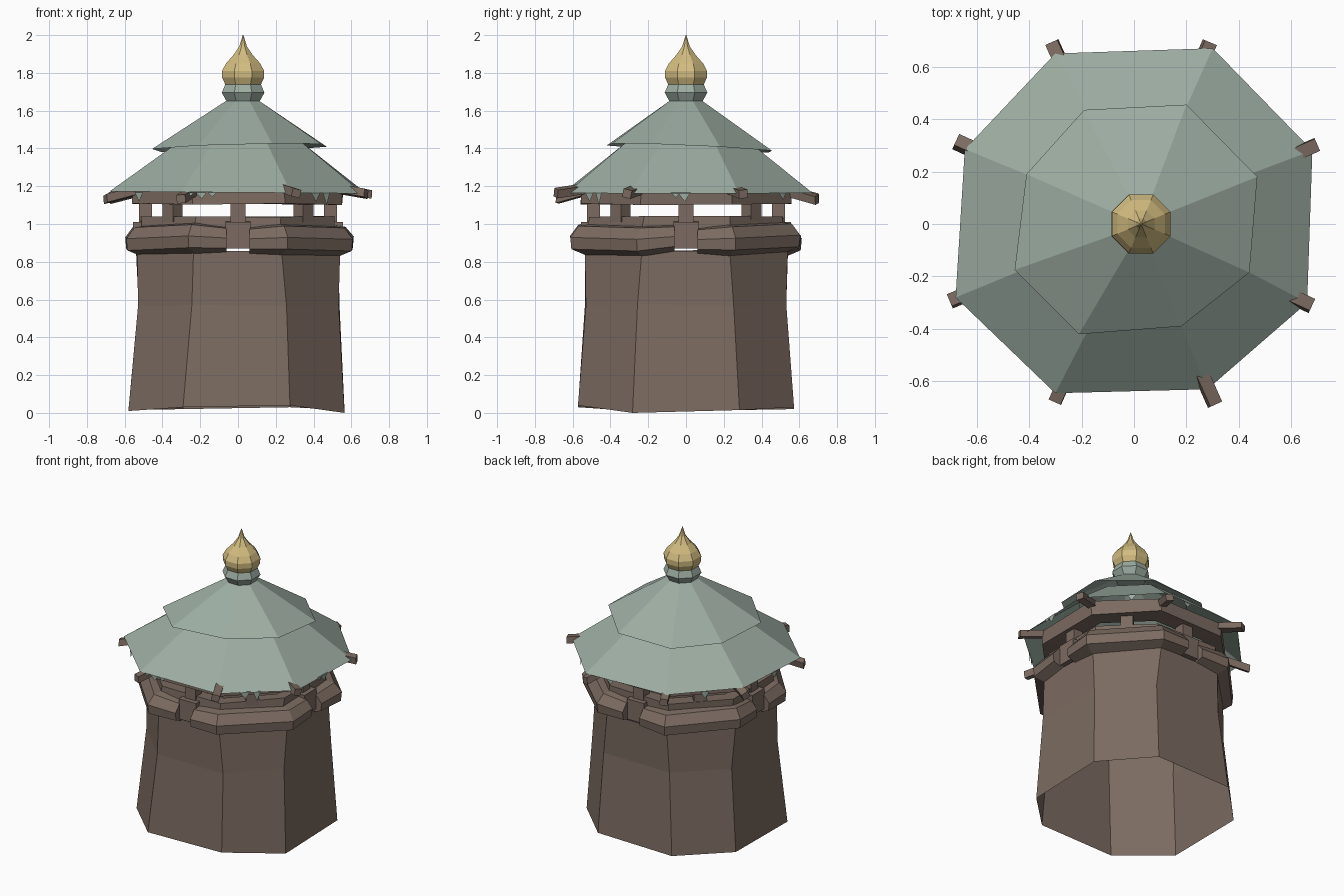
import bpy, bmesh, math, random
from mathutils import Vector, Matrix

if "Cube" in bpy.data.objects:
    bpy.data.objects.remove(bpy.data.objects["Cube"])

random.seed(4)


def material(name, rgb):
    m = bpy.data.materials.new(name)
    m.diffuse_color = (*rgb, 1)
    m.use_nodes = True
    m.node_tree.nodes["Principled BSDF"].inputs["Base Color"].default_value = m.diffuse_color
    return m


WOOD = material("brown wood", (0.200, 0.147, 0.119))
COPPER = material("green copper", (0.335, 0.415, 0.360))
GOLD = material("gold", (0.640, 0.500, 0.215))


def finish(name, bm, mat):
    bmesh.ops.recalc_face_normals(bm, faces=bm.faces)
    me = bpy.data.meshes.new(name)
    bm.to_mesh(me)
    bm.free()
    me.materials.append(mat)
    ob = bpy.data.objects.new(name, me)
    bpy.context.collection.objects.link(ob)
    return ob


def loft(name, rings, mat, loop=False, caps=False):
    """Skin a list of closed rings; loop joins last to first."""
    bm = bmesh.new()
    vs = [[bm.verts.new(p) for p in r] for r in rings]
    n = len(rings[0])
    pairs = list(zip(vs, vs[1:])) + ([(vs[-1], vs[0])] if loop else [])
    for a, b in pairs:
        for i in range(n):
            j = (i + 1) % n
            bm.faces.new((a[i], a[j], b[j], b[i]))
    if caps:
        bm.faces.new(vs[0])
        bm.faces.new(vs[-1])
    return finish(name, bm, mat)


def octagon(a, z, t=0.44, cx=0.0, cy=0.0, jit=0.0):
    """Octagon with flats on the axes; t = half side / apothem."""
    k = a * t
    pts = [(-k, -a), (k, -a), (a, -k), (a, k), (k, a), (-k, a), (-a, k), (-a, -k)]
    return [(x + cx + random.uniform(-jit, jit), y + cy + random.uniform(-jit, jit),
             z + random.uniform(-jit, jit)) for x, y in pts]


def box(name, angle, r0, r1, z0, z1, w, h, mat, twist=0.0):
    """Beam running outwards at an angle from (r0, z0) to (r1, z1)."""
    rot = Matrix.Rotation(angle, 3, 'Z')
    c, s = math.cos(twist), math.sin(twist)
    rings = []
    for r, z in ((r0, z0), (r1, z1)):
        rings.append([rot @ Vector((r, u * c - v * s, z + u * s + v * c)) for u, v in
                      ((-w / 2, -h / 2), (w / 2, -h / 2), (w / 2, h / 2), (-w / 2, h / 2))])
    return loft(name, rings, mat, caps=True)


# Tower wall: open sheet, flared and uneven at the foot
foot_z = [0.03, 0.04, 0.0, 0.015, 0.03, 0.02, 0.015, 0.01]
foot = [(x, y, z) for (x, y, _), z in zip(octagon(0.572, 0, 0.495, -0.008), foot_z)]
loft("tower_wall", [foot, octagon(0.53, 0.57, 0.475, 0.003, 0, 0.006),
                    octagon(0.535, 0.86, 0.43, 0, 0, 0.006)], WOOD)

# Chunky parapet beams, each wrapping a quarter of the tower
section = [(0.52, 0.835), (0.598, 0.868), (0.604, 0.93), (0.56, 0.99), (0.47, 1.005), (0.47, 0.86)]
for q in range(4):
    rot = Matrix.Rotation(q * math.pi / 2, 3, 'Z')
    dz = [random.uniform(-0.012, 0.012) for _ in range(4)]
    dr = [random.uniform(-0.015, 0.010) for _ in range(4)]
    rings = []
    for i in range(4):
        ring = []
        for a, z in section:
            a += dr[i]
            x, y = [(0.06, -a), (a * 0.43, -a), (a, -a * 0.43), (a, -0.06)][i]
            if i in (0, 3):
                z = 0.925 + (z - 0.925) * 0.85
            ring.append(rot @ Vector((x, y, z + dz[i])))
        rings.append(ring)
    loft(f"parapet_beam_{q + 1}", rings, WOOD, caps=True)
    # Small block filling each gap between beams
    box(f"parapet_block_{q + 1}", q * math.pi / 2, 0.46, 0.555, 0.945, 0.94, 0.13, 0.14, WOOD)


# Rings of beams: rail below the posts, head beam above
def beam_ring(name, inner, outer, z0, z1, jit):
    loft(name, [octagon(inner, z0), octagon(outer, z0, jit=jit),
                octagon(outer, z1, jit=jit), octagon(inner, z1)], WOOD, loop=True)


beam_ring("post_rail", 0.43, 0.515, 0.975, 1.035, 0.007)
beam_ring("head_beam", 0.44, 0.555, 1.105, 1.195, 0.006)

# Short posts at the face centres, rafter tails at the corners
for i in range(8):
    a = i * math.pi / 4
    box(f"post_{i + 1}", a, 0.455, 0.525, 1.07, 1.07, 0.08, 0.12, WOOD)
    x, y, _ = octagon(1, 0)[i]
    box(f"rafter_{i + 1}", math.atan2(y, x) + random.uniform(-0.02, 0.02), 0.46,
        0.755 + random.uniform(-0.012, 0.01), 1.205, 1.145 + random.uniform(-0.02, 0.02),
        0.05, 0.045, WOOD, random.uniform(-0.5, 0.5))

# Two roof tiers, slightly crooked
eave = [(-0.30, -0.645), (0.28, -0.63), (0.66, -0.30), (0.68, 0.28),
        (0.30, 0.67), (-0.30, 0.65), (-0.645, 0.285), (-0.68, -0.28)]
loft("lower_roof", [[(x, y, 1.167 - 0.008 * x) for x, y in eave],
                    octagon(0.33, 1.43, 0.43, 0.01, 0.01)], COPPER)
brim = [(-0.21, -0.42), (0.18, -0.39), (0.44, -0.185), (0.47, 0.18),
        (0.20, 0.455), (-0.19, 0.435), (-0.41, 0.19), (-0.455, -0.175)]
loft("upper_roof", [[(x, y, 1.403 + 0.03 * x - 0.045 * y) for x, y in brim],
                    octagon(0.075, 1.66, 0.42, 0.025, 0.0)], COPPER)

# Ragged copper drips hanging from the eaves: eave edge, position along it, width, drop
drips = [(0, 0.08, 0.04, 0.02), (0, 0.18, 0.06, 0.035), (0, 0.28, 0.05, 0.025),
         (1, 0.35, 0.07, 0.05), (1, 0.5, 0.05, 0.07), (2, 0.42, 0.05, 0.03),
         (2, 0.5, 0.07, 0.05), (3, 0.6, 0.06, 0.04), (4, 0.3, 0.06, 0.035),
         (5, 0.5, 0.06, 0.05), (6, 0.55, 0.07, 0.04), (7, 0.4, 0.06, 0.05)]
bm = bmesh.new()
for e, f, w, d in drips:
    p, q = Vector((*eave[e], 1.168)), Vector((*eave[(e + 1) % 8], 1.168))
    m, u = p.lerp(q, f) * 1.0, (q - p).normalized() * w / 2
    m.x *= 0.995
    m.y *= 0.995
    bm.faces.new([bm.verts.new(v) for v in (m - u, m + u, m + u * 0.1 - Vector((0, 0, d)))])
finish("eave_drips", bm, COPPER)


# Turned parts of the finial
def turned(name, profile, mat):
    rings = [[(0.027 + r * math.cos((k + 0.5) * math.pi / 4),
               r * math.sin((k + 0.5) * math.pi / 4), z) for k in range(8)] for r, z in profile]
    return loft(name, rings, mat, caps=True)


turned("finial_collar", [(0.095, 1.65), (0.122, 1.695), (0.102, 1.74)], COPPER)
turned("finial_bulb", [(0.098, 1.73), (0.120, 1.775), (0.121, 1.81), (0.098, 1.85),
                       (0.055, 1.895), (0.022, 1.94), (0.002, 2.0)], GOLD)
